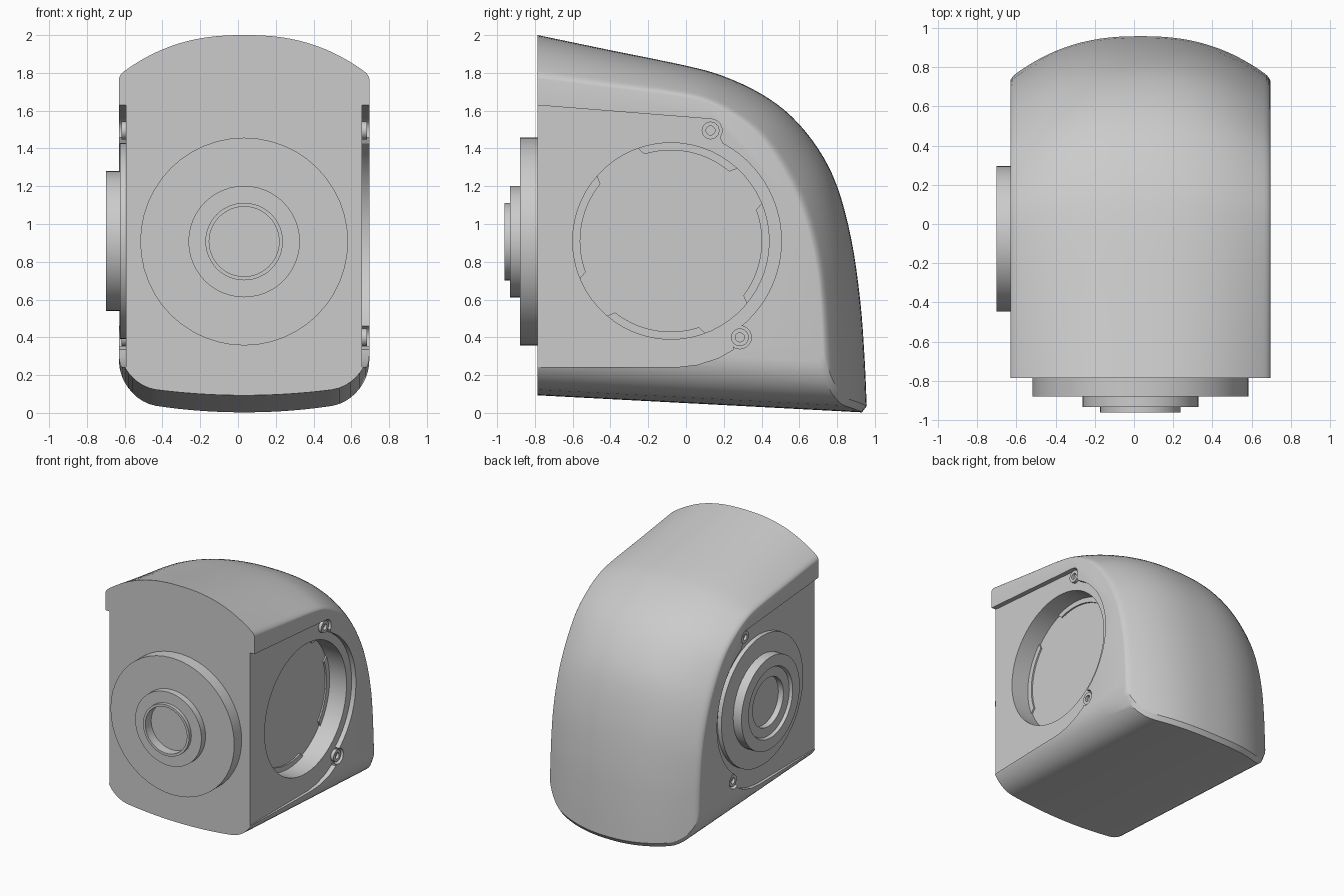
import bpy, bmesh
from math import sin, cos, pi, sqrt, radians
from mathutils import Vector, Matrix

if "Cube" in bpy.data.objects:
    bpy.data.objects.remove(bpy.data.objects["Cube"])

grey = bpy.data.materials.new("plain_grey")
grey.use_nodes = True
grey.diffuse_color = (0.6, 0.6, 0.6, 1)
grey.node_tree.nodes["Principled BSDF"].inputs["Base Color"].default_value = (0.6, 0.6, 0.6, 1)

CX, HALF, FRONT = 0.0325, 0.6625, -0.785
HUB_Y, HUB_Z = -0.08, 0.91
DEPTH = 0.038
SOCKET_FLOOR = CX + HALF - 0.2


def make(name, bm):
    bmesh.ops.remove_doubles(bm, verts=bm.verts, dist=1e-5)
    bmesh.ops.recalc_face_normals(bm, faces=bm.faces)
    mesh = bpy.data.meshes.new(name)
    bm.to_mesh(mesh)
    bm.free()
    mesh.materials.append(grey)
    ob = bpy.data.objects.new(name, mesh)
    bpy.context.collection.objects.link(ob)
    return ob


def select(ob):
    bpy.ops.object.select_all(action='DESELECT')
    ob.select_set(True)
    bpy.context.view_layer.objects.active = ob


def smooth(ob):
    select(ob)
    bpy.ops.object.shade_smooth_by_angle(angle=radians(30))


def bridge(bm, rings):
    for a, b in zip(rings, rings[1:]):
        for i in range(len(a)):
            j = (i + 1) % len(a)
            bm.faces.new((a[i], a[j], b[j], b[i]))


def prism(name, outline, x0, x1):
    # Extrude a side-view outline along x
    bm = bmesh.new()
    rings = [[bm.verts.new((x, y, z)) for y, z in outline] for x in (x0, x1)]
    bridge(bm, rings)
    for r in rings:
        bm.faces.new(r)
    return make(name, bm)


def lathe(name, profile, origin, axis, segments=48):
    # Spin (radius, height) points about an axis pointing outward
    bm = bmesh.new()
    rings = [[bm.verts.new((r * cos(2 * pi * k / segments), r * sin(2 * pi * k / segments), h))
              for k in range(segments)] for r, h in profile]
    bridge(bm, rings)
    bm.faces.new(rings[0])
    bm.faces.new(rings[-1])
    turn = Vector((0, 0, 1)).rotation_difference(Vector(axis)).to_matrix().to_4x4()
    bm.transform(Matrix.Translation(origin) @ turn)
    ob = make(name, bm)
    smooth(ob)
    return ob


def arc(cy, cz, r, a0, a1, n=24):
    return [(cy + r * cos(radians(a0 + (a1 - a0) * i / n)),
             cz + r * sin(radians(a0 + (a1 - a0) * i / n))) for i in range(n + 1)]


def cut(ob, cutter):
    mod = ob.modifiers.new("cut", 'BOOLEAN')
    mod.operation, mod.solver, mod.object = 'DIFFERENCE', 'EXACT', cutter
    select(ob)
    bpy.ops.object.modifier_apply(modifier=mod.name)
    bpy.data.objects.remove(cutter)


def spline(points, steps=4):
    # Smooth curve through the points
    p = [Vector(q) for q in points]
    p = [2 * p[0] - p[1]] + p + [2 * p[-1] - p[-2]]
    out = []
    for a, b, c, d in zip(p, p[1:], p[2:], p[3:]):
        for i in range(steps):
            t = i / steps
            out.append(0.5 * (2 * b + (c - a) * t + (2 * a - 5 * b + 4 * c - d) * t * t
                              + (3 * b - a - 3 * c + d) * t ** 3))
    return out + [p[-2]]


def fillet(u, width):
    # 0 inside the flat part, rising to 1 at the edge
    t = max(0, (u - 1 + width) / width)
    return 1 - sqrt(max(0, 1 - t * t))


# Shell: centre outline and side outline, blended across the width
centre = spline([(FRONT, 2), (-.4, 1.92), (0, 1.838), (.2, 1.782), (.4, 1.688), (.56, 1.568),
                 (.7, 1.398), (.8, 1.2), (.875, .92), (.922, .6), (.945, .3), (.957, .04)])
side = spline([(FRONT, 1.77), (-.4, 1.722), (-.05, 1.68), (.12, 1.64), (.28, 1.55), (.41, 1.435),
               (.53, 1.25), (.62, 1.05), (.685, .8), (.71, .53), (.72, .3), (.727, .1)])


def section(bm, u):
    a = abs(u)
    blend = 0.92 * a ** 2.4 + 0.08 * fillet(a, 0.04)
    rise = 0.06 * a * a + 0.2 * fillet(a, 0.3)
    floor = lambda y: 0.093 - 0.0525 * (y - FRONT) + rise
    pts = [c.lerp(s, blend) for c, s in zip(centre, side)]
    low, end = pts[-1].y, floor(pts[-1].x) + 0.035
    for p in pts:
        if p.y < 0.8:
            p.y = end + (p.y - low) / (0.8 - low) * (0.8 - end)
    back = pts[-1].x - 0.025
    for i in range(7):
        y = back + (FRONT - back) * i / 6
        pts.append(Vector((y, floor(y))))
    return [bm.verts.new((CX + HALF * u, p.x, p.y)) for p in pts]


bm = bmesh.new()
rings = [section(bm, sin(pi / 2 * k / 20)) for k in range(-20, 21)]
bridge(bm, rings)
bm.faces.new(rings[0])
bm.faces.new(rings[-1])
shell = make("housing_shell", bm)

# Side pockets, with round bays for the screw bosses
bosses = [(0.13, 1.495), (0.285, 0.4)]
pocket = ([(-0.9, 0.242), (-0.05, 0.242), (0.06, 0.255), (0.17, 0.29), (0.25, 0.335)]
          + arc(HUB_Y, HUB_Z, 0.585, -57, 62) + [(0.13, 1.556), (-0.9, 1.638)])
for sign in (-1, 1):
    x0, x1 = CX + sign * (HALF - DEPTH), CX + sign * (HALF + 0.2)
    cut(shell, prism("pocket_cutter", pocket, x0, x1))
    for y, z in bosses:
        cut(shell, prism("bay_cutter", arc(y, z, 0.061, 0, 345, 23), x0 + sign * 0.0005, x1))

# Round socket in the left side
cut(shell, prism("socket_cutter", arc(HUB_Y, HUB_Z, 0.52, 0, 354, 59), SOCKET_FLOOR, 1))
smooth(shell)

# Low locking tabs on the socket floor
for i, (a0, a1) in enumerate([(50, 107), (141, 200), (232, 288), (323, 380)]):
    outline = arc(HUB_Y, HUB_Z, 0.53, a0 - 3, a1 + 3) + arc(HUB_Y, HUB_Z, 0.48, a1, a0)
    smooth(prism(f"socket_tab_{i + 1}", outline, SOCKET_FLOOR - 0.02, SOCKET_FLOOR + 0.012))

# Screw bosses on both sides
for sign, label in ((-1, "right"), (1, "left")):
    for (y, z), place in zip(bosses, ("upper", "lower")):
        lathe(f"{label}_{place}_screw_boss",
              [(.047, -.01), (.047, .025), (.024, .025), (.024, .004), (.001, .004)],
              (CX + sign * (HALF - DEPTH), y, z), (sign, 0, 0), 24)

# Stepped front mount with a shallow bore
lathe("front_mount",
      [(.55, -.02), (.55, .095), (.295, .095), (.295, .147), (.205, .147), (.205, .175),
       (.185, .175), (.185, .1), (.001, .1)], (CX, FRONT, HUB_Z - 0.003), (0, -1, 0))

# Stepped hub on the right side
lathe("side_hub",
      [(.52, -.01), (.52, .034), (.37, .034), (.37, .108), (.28, .108), (.27, .085),
       (.195, .085), (.195, .04), (.001, .04)],
      (CX - HALF + DEPTH, HUB_Y + 0.005, HUB_Z), (-1, 0, 0))
